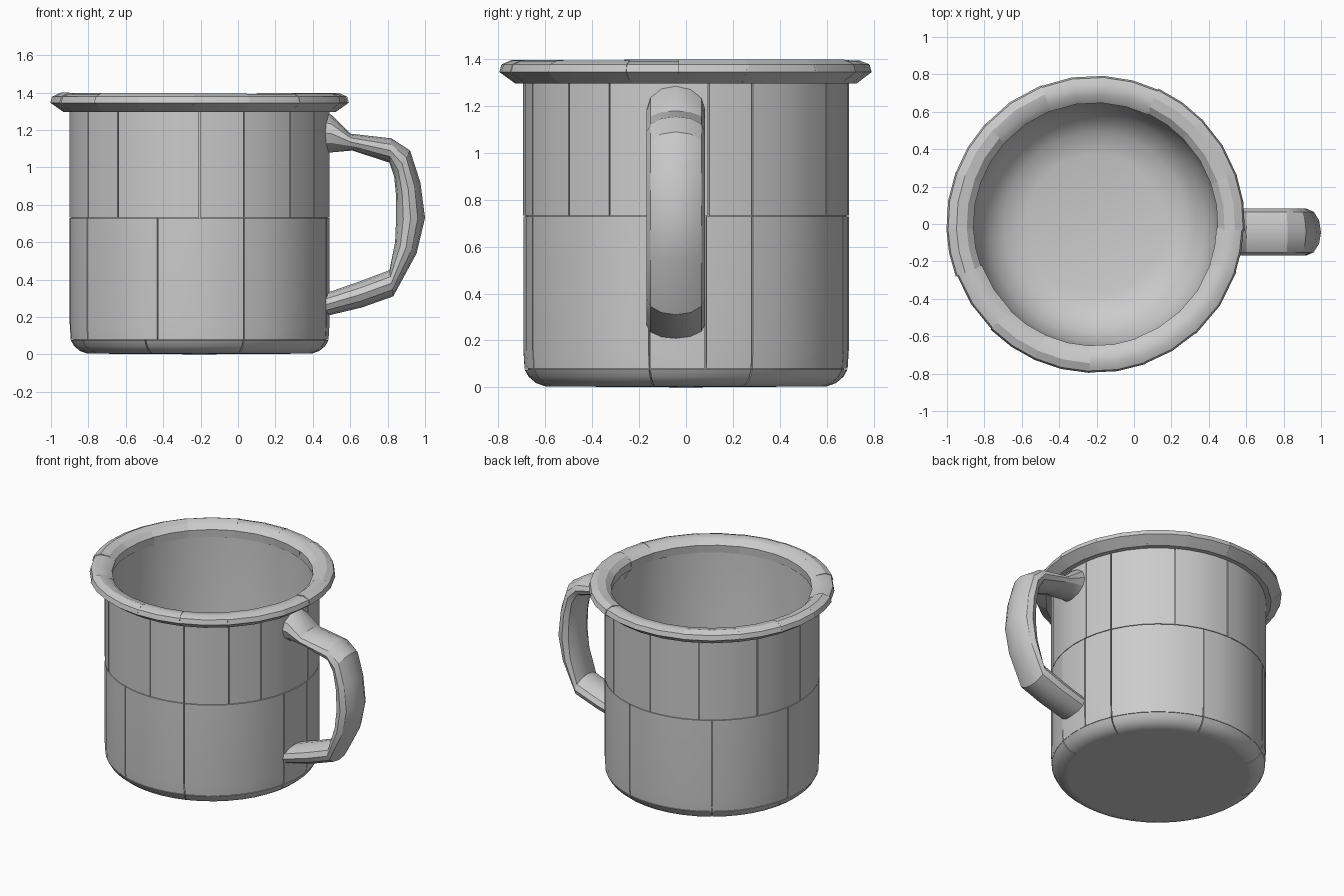
import bpy, bmesh, random
from math import radians, sin, cos, pi
from mathutils import Vector

random.seed(4)
if "Cube" in bpy.data.objects:
    bpy.data.objects.remove(bpy.data.objects["Cube"], do_unlink=True)

metal = bpy.data.materials.new("grey_enamel")
metal.use_nodes = True
GREY = (0.6, 0.6, 0.6, 1)
metal.diffuse_color = GREY
metal.node_tree.nodes["Principled BSDF"].inputs["Base Color"].default_value = GREY

CX = -0.205  # axis of the cup


def finish(bm, name, angle):
    bmesh.ops.remove_doubles(bm, verts=bm.verts, dist=0.0002)
    bmesh.ops.recalc_face_normals(bm, faces=bm.faces)
    mesh = bpy.data.meshes.new(name)
    bm.to_mesh(mesh)
    bm.free()
    mesh.materials.append(metal)
    obj = bpy.data.objects.new(name, mesh)
    bpy.context.collection.objects.link(obj)
    bpy.ops.object.select_all(action="DESELECT")
    obj.select_set(True)
    bpy.context.view_layer.objects.active = obj
    bpy.ops.object.shade_smooth_by_angle(angle=radians(angle))
    return obj


def skin(bm, rings, loop=False):
    """Join rings of vertices; open strips get end caps."""
    n = len(rings[0])
    pairs = list(zip(rings, rings[1:]))
    if loop:
        pairs.append((rings[-1], rings[0]))
    for a, b in pairs:
        for i in range(n):
            j = (i + 1) % n
            bm.faces.new((a[i], a[j], b[j], b[i]))
    if not loop:
        bm.faces.new(rings[0])
        bm.faces.new(rings[-1])


def lathe(bm, profile, start=0, end=360, steps=40):
    """Turn a closed (radius, z) profile around the cup axis."""
    full = end - start >= 360
    rings = []
    for k in range(steps + (0 if full else 1)):
        a = radians(start + (end - start) * k / steps)
        rings.append([bm.verts.new((CX + r * cos(a), r * sin(a), z)) for r, z in profile])
    skin(bm, rings, full)


def panels(name, profile, seams, gap=0.5):
    """Curved panels between seam angles, with a thin groove at each seam."""
    bm = bmesh.new()
    for a, b in zip(seams, seams[1:] + [seams[0] + 360]):
        lathe(bm, profile, a + gap / 2, b - gap / 2, max(2, round((b - a) / 8)))
    finish(bm, name, 30)


# inner cup: floor, rounded inside corner, wall and flat base
bm = bmesh.new()
lathe(bm, [(0.0001, 0.07), (0.37, 0.07), (0.49, 0.1), (0.58, 0.18), (0.635, 0.29), (0.655, 0.42),
           (0.66, 1.35), (0.684, 1.35), (0.684, 0.1), (0.66, 0.045), (0.59, 0.004), (0.0001, 0.0)])
finish(bm, "inner_cup", 30)

# outer wall in two courses of panels, and the rounded foot
panels("upper_wall", [(0.67, 0.733), (0.695, 0.733), (0.695, 1.31), (0.67, 1.31)],
       [-149, -129, -90, -70, -46, -28, 8, 24, 59, 90, 118, 150, 180])
panels("lower_wall", [(0.67, 0.08), (0.69, 0.08), (0.695, 0.16), (0.695, 0.729), (0.67, 0.729)],
       [-150, -109, -70, -13, 7, 24, 75, 125, 170])
panels("foot", [(0.57, 0.004), (0.6, 0.004), (0.64, 0.018), (0.672, 0.045), (0.69, 0.077), (0.65, 0.077)],
       [-155, -115, -70, -13, 24, 75, 125, 165])

# rolled rim built from slightly uneven blocks
bm = bmesh.new()
BLOCKS = 16
cuts = [360 * i / BLOCKS + random.uniform(-4, 4) for i in range(BLOCKS)]
for a, b in zip(cuts, cuts[1:] + [cuts[0] + 360]):
    d = random.uniform(-0.006, 0.003)
    lathe(bm, [(0.655, 1.3), (0.652 + d, 1.355), (0.69, 1.388 + d / 2), (0.745, 1.397 + d),
               (0.788 + d, 1.378), (0.797 + d, 1.345), (0.73, 1.297)], a - 0.3, b + 0.3, 2)
finish(bm, "rim", 32)

# handle: each station is an outer and an inner edge point in the side plane
stations = [((0.45, 1.3), (0.45, 1.07)), ((0.5, 1.28), (0.5, 1.08)), ((0.6, 1.18), (0.61, 1.09)),
            ((0.82, 1.155), (0.81, 1.025)), ((0.92, 1.09), (0.835, 0.95)),
            ((0.975, 0.92), (0.845, 0.85)), ((1.0, 0.73), (0.845, 0.72)),
            ((0.955, 0.54), (0.84, 0.6)), ((0.83, 0.31), (0.81, 0.45)),
            ((0.66, 0.25), (0.65, 0.39)), ((0.45, 0.2), (0.45, 0.32))]
SIDES = 12
bm = bmesh.new()
rings = []
for outer, inner in stations:
    o, i = Vector((outer[0], 0, outer[1])), Vector((inner[0], 0, inner[1]))
    ring = []
    for k in range(SIDES):
        a = 2 * pi * k / SIDES
        across = Vector((0, -0.043 + 0.125 * sin(a), 0))
        ring.append(bm.verts.new((o + i) / 2 + (o - i) / 2 * cos(a) + across))
    rings.append(ring)
skin(bm, rings)
finish(bm, "handle", 25)
